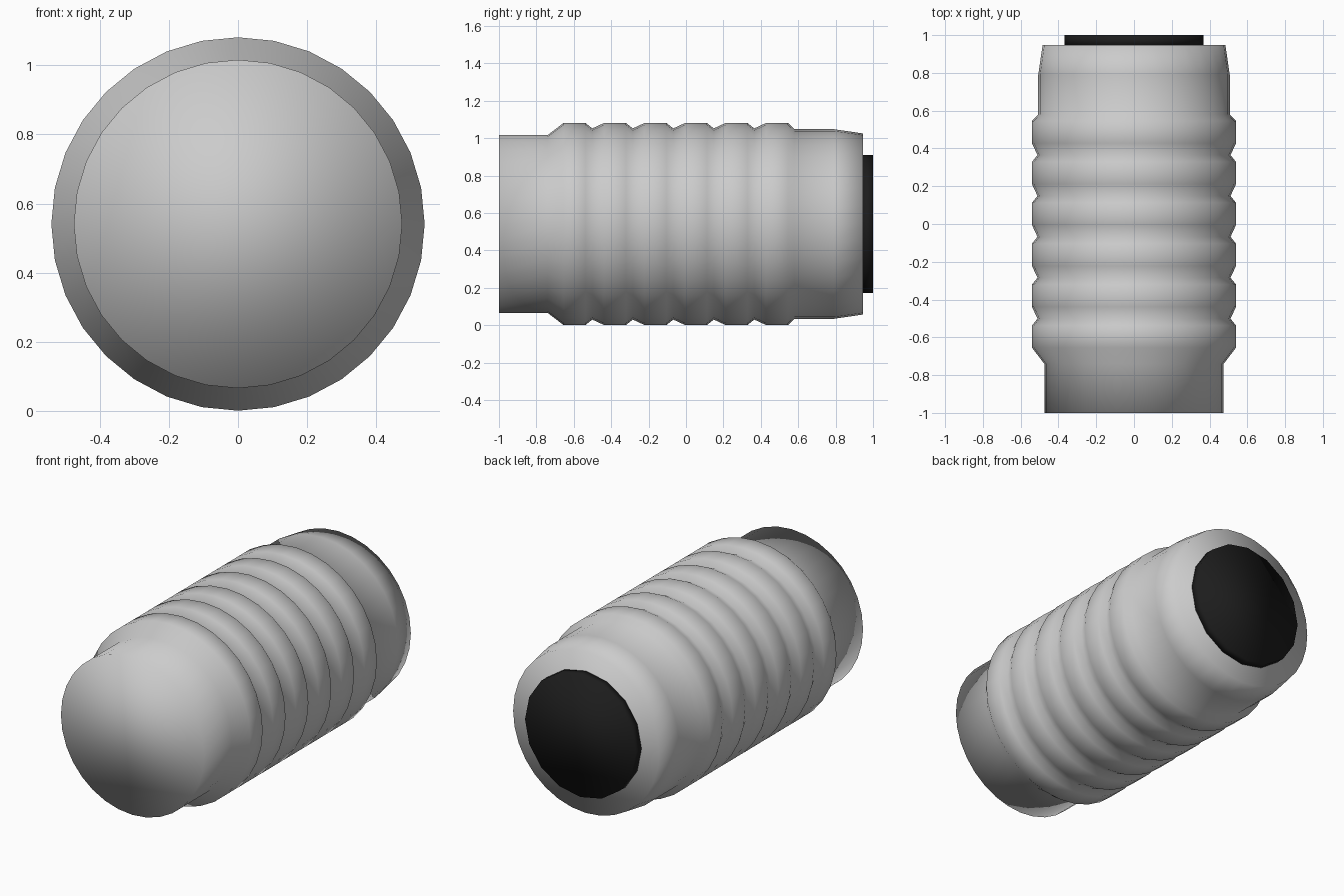
import bpy, bmesh, math

if "Cube" in bpy.data.objects:
    bpy.data.objects.remove(bpy.data.objects["Cube"])

CENTRE_Z = 0.541


def turned_part(name, profile, sides):
    """Revolve (y, radius) points around the y axis and cap both ends."""
    bm = bmesh.new()
    rings = []
    for y, r in profile:
        ring = []
        for i in range(sides):
            a = 2 * math.pi * i / sides
            ring.append(bm.verts.new((r * math.cos(a), y, CENTRE_Z + r * math.sin(a))))
        rings.append(ring)
    for a, b in zip(rings, rings[1:]):
        for i in range(sides):
            j = (i + 1) % sides
            bm.faces.new((a[i], a[j], b[j], b[i]))
    bm.faces.new(rings[0])
    bm.faces.new(rings[-1])
    bmesh.ops.recalc_face_normals(bm, faces=bm.faces)
    for f in bm.faces:
        f.smooth = True
    mesh = bpy.data.meshes.new(name)
    bm.to_mesh(mesh)
    bm.free()
    obj = bpy.data.objects.new(name, mesh)
    bpy.context.collection.objects.link(obj)
    return obj


# Ribbed barrel: plain nose, six flat ribs with V grooves, tapered tail
profile = [(-1.0, 0.475), (-0.74, 0.475)]
pitch = 0.2165
for i in range(6):
    start = -0.655 + i * pitch
    profile += [(start, 0.54), (start + 0.118, 0.54)]
    if i < 5:
        profile.append((start + 0.154, 0.511))
profile += [(0.58, 0.507), (0.79, 0.507), (0.947, 0.484)]
turned_part("ribbed_barrel", profile, 32)

# Dark end disc
disc = turned_part("end_disc", [(0.94, 0.368), (1.0, 0.368)], 16)
black = bpy.data.materials.new("black")
black.diffuse_color = (0.012, 0.012, 0.012, 1)
black.use_nodes = True
black.node_tree.nodes["Principled BSDF"].inputs["Base Color"].default_value = black.diffuse_color
disc.data.materials.append(black)
